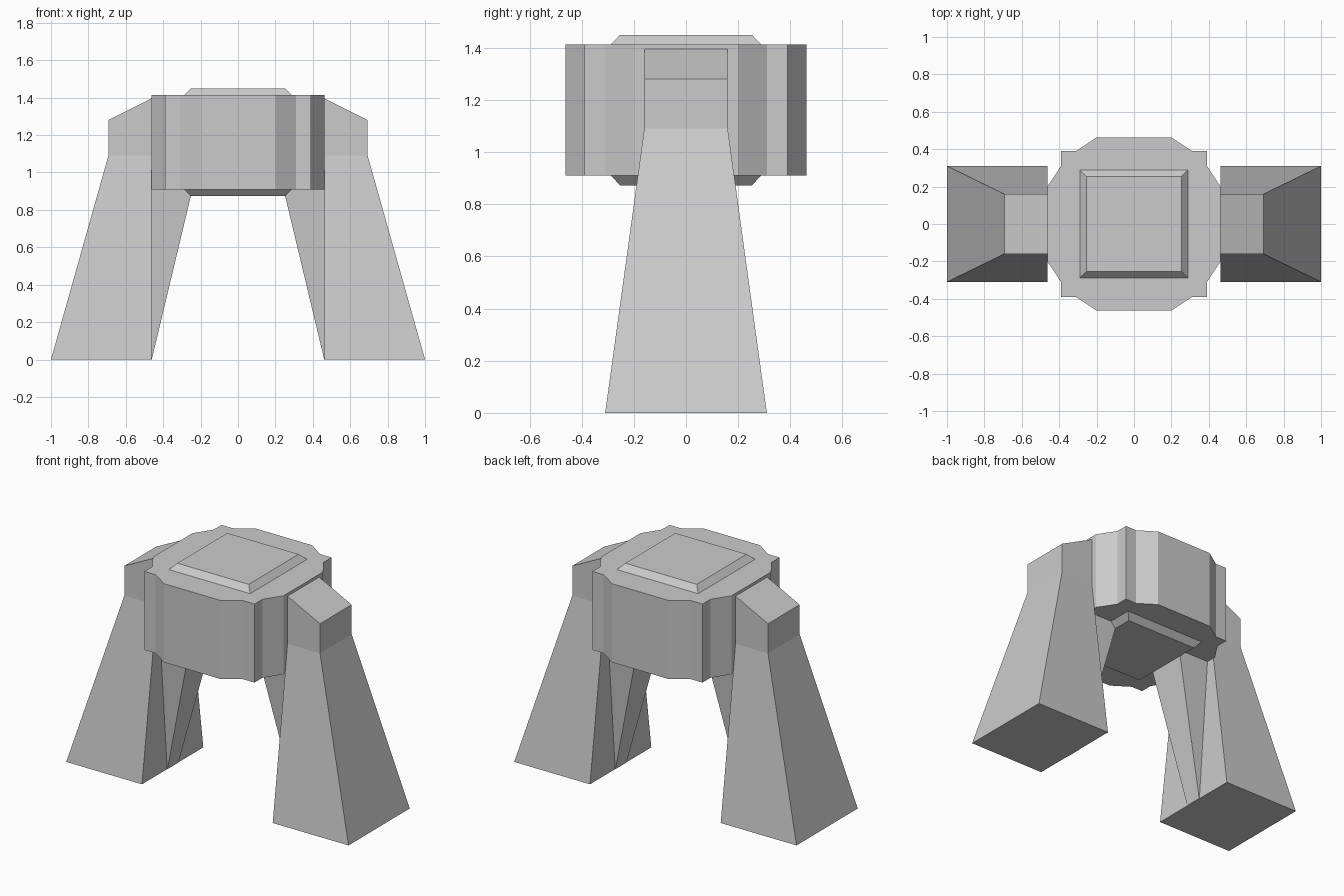
import bpy

if "Cube" in bpy.data.objects:
    bpy.data.objects.remove(bpy.data.objects["Cube"])


def loft(name, rings):
    """Closed solid skinned through rings of equal point count."""
    n = len(rings[0])
    verts = [p for ring in rings for p in ring]
    faces = [tuple(reversed(range(n))),
             tuple(range(len(verts) - n, len(verts)))]
    for r in range(len(rings) - 1):
        for i in range(n):
            j = (i + 1) % n
            faces.append((r * n + i, r * n + j, (r + 1) * n + j, (r + 1) * n + i))
    mesh = bpy.data.meshes.new(name)
    mesh.from_pydata(verts, [], faces)
    obj = bpy.data.objects.new(name, mesh)
    bpy.context.collection.objects.link(obj)
    return obj


def rect(x0, x1, h, z0, z1=None):
    """Rectangle ring; z0 on the x0 side, z1 on the x1 side."""
    z1 = z0 if z1 is None else z1
    return [(x0, -h, z0), (x1, -h, z1), (x1, h, z1), (x0, h, z0)]


def mirror_x(obj):
    mod = obj.modifiers.new("Mirror", 'MIRROR')
    mod.use_axis[0] = True
    mod.use_mirror_merge = False


# Central housing: notched outline made by turning one corner four times
corner = [(0.463, 0.20), (0.39, 0.31), (0.39, 0.39), (0.31, 0.39), (0.20, 0.463)]
outline = []
for k in range(4):
    outline += corner
    corner = [(-y, x) for x, y in corner]
loft("body", [[(x, y, z) for x, y in outline] for z in (0.91, 1.413)])

# Bevelled plates above and below the housing
loft("top_plate", [rect(-0.288, 0.288, 0.288, 1.413), rect(-0.253, 0.253, 0.253, 1.45)])
loft("bottom_plate", [rect(-0.253, 0.253, 0.253, 0.873), rect(-0.288, 0.288, 0.288, 0.91)])

# Tapered legs with sloping shoulders
mirror_x(loft("legs", [
    rect(0.463, 1.0, 0.31, 0),
    rect(0.463, 0.693, 0.16, 1.09),
    rect(0.463, 0.693, 0.16, 1.395, 1.28),
]))

# Wedge braces on the inner leg faces, widening up to the housing
mirror_x(loft("inner_braces", [
    rect(0.461, 0.463, 0.055, 0),
    rect(0.243, 0.463, 0.13, 0.912),
]))
